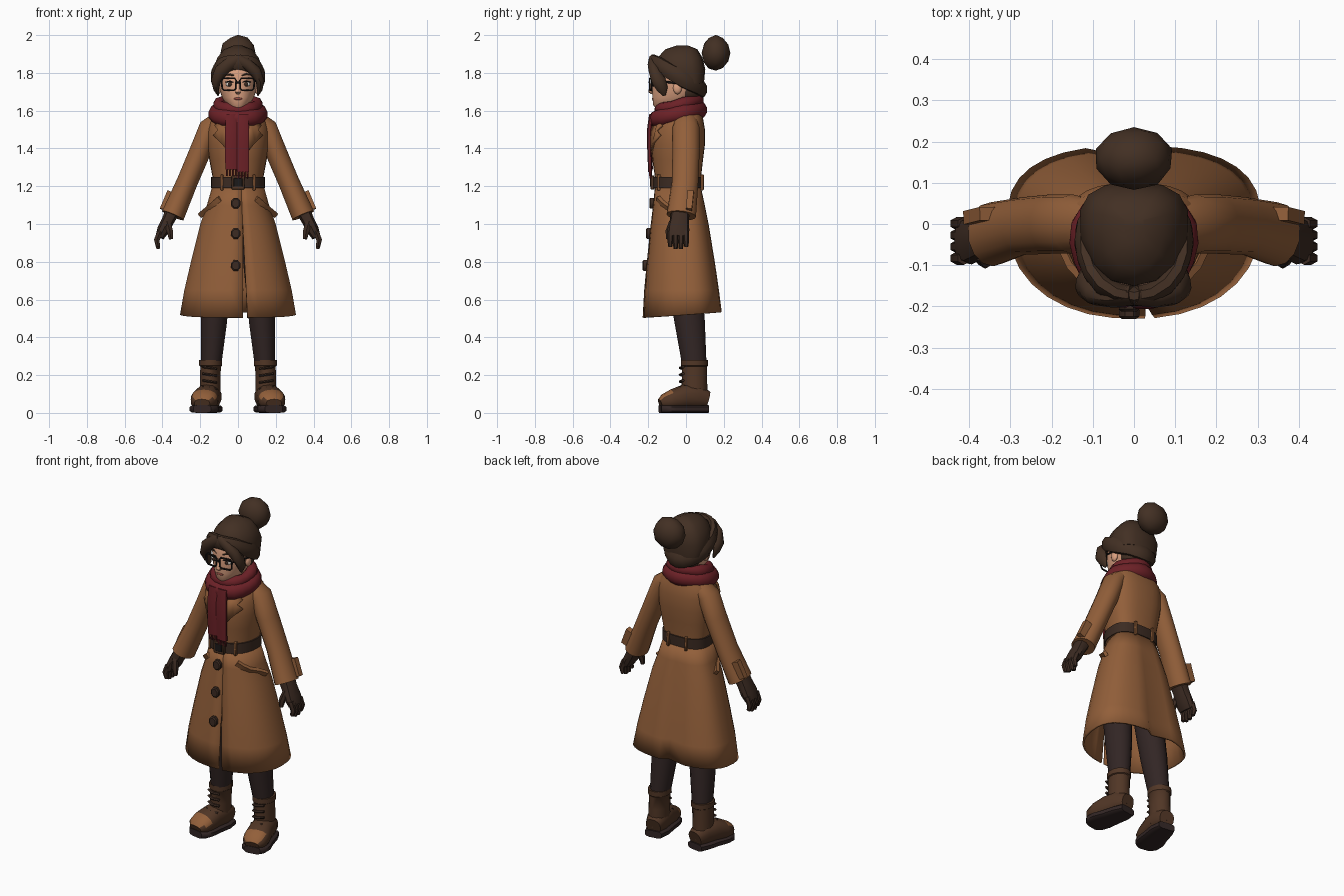
import bpy, bmesh, math, random
from mathutils import Vector

cube = bpy.data.objects.get("Cube")
if cube:
    bpy.data.objects.remove(cube, do_unlink=True)
random.seed(4)
parts = []


def material(name, *rgb):
    m = bpy.data.materials.new(name)
    m.diffuse_color = (*rgb, 1)
    m.use_nodes = True
    node = next(n for n in m.node_tree.nodes if n.type == 'BSDF_PRINCIPLED')
    node.inputs["Base Color"].default_value = (*rgb, 1)
    return m


COAT = material("camel wool", .29, .115, .042)
SCARF = material("red knit", .15, .015, .02)
KNIT = material("dark brown knit", .055, .029, .017)
GLOVE = material("dark leather", .045, .024, .016)
TIGHTS = material("charcoal tights", .032, .019, .018)
SKIN = material("skin", .72, .36, .22)
BOOT = material("boot leather", .082, .037, .019)
BLACK = material("black", .012, .010, .010)
LIPS = material("lips", .32, .08, .06)
WHITE = material("eye white", .7, .66, .6)


def finish(name, bm, mat):
    bmesh.ops.recalc_face_normals(bm, faces=bm.faces)
    me = bpy.data.meshes.new(name)
    bm.to_mesh(me)
    bm.free()
    me.materials.append(mat)
    ob = bpy.data.objects.new(name, me)
    bpy.context.collection.objects.link(ob)
    parts.append(ob)
    return ob


def grid(name, rows, mat, wrap=True, loop=False, cap=True):
    """Skin a list of point rows; wrap closes each row, loop joins last to first."""
    bm = bmesh.new()
    vs = [[bm.verts.new(p) for p in r] for r in rows]
    n = len(vs[0])
    for i in range(len(vs) - (not loop)):
        a, b = vs[i], vs[(i + 1) % len(vs)]
        for k in range(n - (not wrap)):
            j = (k + 1) % n
            bm.faces.new((a[k], a[j], b[j], b[k]))
    if cap and not loop:
        bm.faces.new(vs[0])
        bm.faces.new(vs[-1])
    return finish(name, bm, mat)


def tube(name, pts, mat, up=(0, 1, 0), n=10, loop=False, p=1):
    """Sweep along (x, y, z, side radius, radius toward up)."""
    rows = []
    c = [Vector(q[:3]) for q in pts]
    last = len(c) - 1
    for i, q in enumerate(pts):
        prev, nxt = (c[i - 1], c[(i + 1) % len(c)]) if loop else (c[max(i - 1, 0)], c[min(i + 1, last)])
        d = (nxt - prev).normalized()
        v = Vector(up)
        v = (v - d * v.dot(d)).normalized()
        u = v.cross(d)
        row = []
        for k in range(n):
            a = math.tau * (k + .5) / n
            cs, sn = math.cos(a), math.sin(a)
            row.append(c[i] + u * q[3] * math.copysign(abs(cs) ** p, cs)
                       + v * q[4] * math.copysign(abs(sn) ** p, sn))
        rows.append(row)
    return grid(name, rows, mat, loop=loop)


def centre(yf, yb):
    return (yf + yb) / 2 + .03


def shell(name, rings, mat, n=28, gap=None, cap=True):
    """Stack of body cross-sections (z, half width, front y, back y)."""
    rows = []
    for i, (z, rx, yf, yb) in enumerate(rings):
        yc = centre(yf, yb)
        g = gap[i] if gap else 0
        row = []
        for k in range(n):
            a = -math.pi / 2 + math.tau * k / n
            if gap:
                a = -math.pi / 2 + .1 + g + (math.tau - 2 * g) * k / (n - 1)
            cs, sn = math.cos(a), math.sin(a)
            p, ry = (.78, yb - yc) if sn > 0 else (.9, yc - yf)
            row.append(Vector((rx * math.copysign(abs(cs) ** p, cs),
                               yc + ry * math.copysign(abs(sn) ** p, sn), z)))
        rows.append(row)
    return grid(name, rows, mat, wrap=not gap, cap=cap) if not gap else rows


def front_y(rings, z, x):
    rs = sorted(rings)
    for a, b in zip(rs, rs[1:]):
        if a[0] <= z <= b[0]:
            t = (z - a[0]) / (b[0] - a[0])
            rx, yf, yb = (a[i] + (b[i] - a[i]) * t for i in (1, 2, 3))
            yc = centre(yf, yb)
            c = min(abs(x) / rx, 1) ** (1 / .9)
            return yc - (yc - yf) * math.sqrt(1 - c * c) ** .9


def ball(name, loc, scale, mat, jitter=0):
    bm = bmesh.new()
    bmesh.ops.create_icosphere(bm, subdivisions=2, radius=1)
    for v in bm.verts:
        v.co *= 1 + random.uniform(-jitter, jitter)
        v.co = Vector(loc) + v.co * Vector(scale)
    return finish(name, bm, mat)


def box(name, loc, size, mat, bevel=.004):
    bm = bmesh.new()
    bmesh.ops.create_cube(bm, size=1)
    for v in bm.verts:
        v.co = Vector(loc) + v.co * Vector(size)
    bmesh.ops.bevel(bm, geom=bm.edges[:], offset=bevel, segments=1, affect='EDGES')
    return finish(name, bm, mat)


def ring(cy, rx, ry, z, tilt, a, b, n=20, wob=0):
    out = []
    for k in range(n):
        t = math.tau * k / n
        y = ry * math.sin(t)
        w = 1 + wob * math.sin(5 * t)
        out.append((rx * math.cos(t), cy + y, z + tilt * y, a * w, b * w))
    return out


# Coat skirt, open at the front with a pleat at the back
SKIRT = [(1.2, .137, -.165, .078), (1.1, .165, -.175, .1), (1.0, .2, -.187, .12),
         (.8, .25, -.208, .153), (.65, .285, -.222, .175), (.52, .308, -.23, .19)]
rows = shell("skirt", SKIRT, COAT, n=33, gap=[.001, .001, .003, .015, .025, .035])
for i, row in enumerate(rows):
    row[16].x = 0
    row[16].y -= .006 * i
    if i == 5:
        for q in row:
            q.z += .07 * q.y
skirt = grid("coat_skirt", rows, COAT, wrap=False, cap=False)
mod = skirt.modifiers.new("cloth", 'SOLIDIFY')
mod.thickness = .012

# Coat top, belt and buckle
TORSO = [(1.17, .134, -.163, .074), (1.25, .135, -.165, .08), (1.34, .152, -.178, .09),
         (1.42, .163, -.183, .1), (1.5, .165, -.175, .1), (1.56, .15, -.14, .09), (1.63, .08, -.1, .06)]
shell("coat_top", TORSO, COAT)
shell("belt", [(1.19, .143, -.175, .085), (1.25, .143, -.175, .087)], GLOVE)
box("buckle", (0, -.178, 1.22), (.07, .02, .075), BOOT)
box("buckle_inset", (0, -.186, 1.22), (.045, .01, .045), BLACK, .002)
for x in (-.085, .085):
    box("belt_loop", (x, front_y(TORSO, 1.22, x) - .007, 1.22), (.016, .022, .085), COAT)
    box("back_belt_loop", (x * .7, .085, 1.22), (.016, .018, .085), COAT)

# Front buttons
for z in (1.11, .95, .78):
    y = front_y(SKIRT, z, 0)
    tube("button", [(-.012, y + .01, z, .027, .031), (-.012, y - .014, z, .027, .031),
                    (-.012, y - .02, z, .02, .024)], GLOVE, up=(0, 0, 1), n=8)

for s, side in ((1, "left"), (-1, "right")):
    # Lapel
    bm = bmesh.new()
    outline = [(.03, 1.36), (.09, 1.43), (.128, 1.47), (.105, 1.495), (.122, 1.52), (.06, 1.56), (.03, 1.5)]
    bm.faces.new([bm.verts.new((s * x, front_y(TORSO, z, x) - .012, z)) for x, z in outline])
    bmesh.ops.triangulate(bm, faces=bm.faces)
    lapel = finish(side + "_lapel", bm, COAT)
    mod = lapel.modifiers.new("cloth", 'SOLIDIFY')
    mod.thickness, mod.offset = .014, 0

    # Slanted pocket welt
    line = [(.095 + .026 * i, 1.135 - .022 * i) for i in range(5)]
    tube(side + "_pocket", [(s * x, front_y(SKIRT, z, x) - .002, z, .018, .012) for x, z in line],
         COAT, n=4, p=.6)

    # Sleeve with cuff tab
    arm = [(.10, .0, 1.555, .045, .06), (.15, .0, 1.51, .058, .072), (.2, .0, 1.385, .058, .072),
           (.27, -.005, 1.22, .057, .07), (.345, -.025, 1.045, .063, .078)]
    tube(side + "_sleeve", [(s * q[0], *q[1:]) for q in arm], COAT, n=14)
    tube(side + "_cuff_tab", [(s * .355, .025, 1.17, .025, .02), (s * .395, .015, 1.075, .025, .02)],
         COAT, n=4, p=.6)

    # Glove
    hand = [(.345, -.03, 1.07, .04, .05), (.37, -.035, 1.02, .035, .05),
            (.395, -.04, .97, .034, .058), (.415, -.042, .93, .024, .052)]
    tube(side + "_glove", [(s * q[0], *q[1:]) for q in hand], GLOVE, p=.85)
    for i in range(4):
        y = -.083 + .028 * i
        drop = .012 if i in (0, 3) else 0
        tube(side + "_finger", [(s * .412, y, .96, .018, .016), (s * .43, y, .915, .017, .016),
                                (s * .422, y, .868 + drop, .011, .011)], GLOVE, n=6)
    tube(side + "_thumb", [(s * .375, -.07, 1.01, .02, .02), (s * .36, -.09, .96, .019, .019),
                           (s * .355, -.093, .92, .012, .012)], GLOVE, n=6)

    # Leg
    tube(side + "_leg", [(s * .085, -.03, .95, .075, .085), (s * .12, .005, .6, .074, .085),
                         (s * .127, .02, .48, .07, .08), (s * .142, .045, .25, .054, .064)], TIGHTS, n=14)

    # Boot
    tube(side + "_boot_shaft", [(s * .145, .045, .28, .062, .072), (s * .145, .045, .25, .062, .072),
                                (s * .145, .045, .245, .056, .067), (s * .147, .045, .17, .055, .067),
                                (s * .148, .045, .06, .056, .07)], BOOT, n=14)
    path = [(.14, .115, .07, .045, .045), (.148, .06, .085, .062, .065), (.163, -.01, .085, .066, .065),
            (.178, -.07, .07, .074, .055), (.186, -.115, .058, .066, .042), (.19, -.137, .05, .042, .024)]
    foot = tube(side + "_boot_foot", [(s * q[0], *q[1:]) for q in path], BOOT, up=(0, 0, 1), n=14, p=.85)
    foot.data.materials.append(COAT)
    for f in foot.data.polygons:
        if f.center.y < -.07 and f.normal.z > .45:
            f.material_index = 1
    tube(side + "_sole", [(s * q[0], q[1], .021, q[3] + .006, .021) for q in path], TIGHTS,
         up=(0, 0, 1), n=12, p=.5)
    for i in range(4):
        z = .13 + .036 * i
        y = -.03 if i else -.045
        tube(side + "_lace", [(s * (.15 + d), y + abs(d) * .4, z + d * .15, .007, .009) for d in (-.036, 0, .036)],
             GLOVE, n=6)

    # Ear, eye, brow and glasses
    ball(side + "_ear", (s * .102, -.045, 1.72), (.014, .024, .034), SKIN)
    ball(side + "_eye", (s * .044, -.162, 1.74), (.022, .013, .013), WHITE)
    ball(side + "_iris", (s * .043, -.171, 1.74), (.011, .007, .012), GLOVE)
    tube(side + "_lash", [(s * .022, -.174, 1.75, .003, .005), (s * .044, -.175, 1.756, .004, .005),
                          (s * .068, -.163, 1.751, .003, .005)], BLACK, n=5)
    tube(side + "_brow", [(s * .02, -.175, 1.785, .005, .004), (s * .045, -.169, 1.793, .006, .004),
                          (s * .07, -.152, 1.787, .003, .004)], KNIT, n=5)
    rim = [(-.038, .02), (-.03, .031), (.03, .031), (.038, .02), (.036, -.022), (.026, -.032), (-.026, -.032), (-.036, -.022)]
    tube(side + "_glasses_rim", [(s * (.048 + x), -.191 + .15 * (x + .03), 1.74 + z, .005, .005) for x, z in rim],
         BLACK, n=6, loop=True)
    tube(side + "_glasses_arm", [(s * .086, -.182, 1.758, .004, .006), (s * .108, -.13, 1.755, .004, .006),
                                 (s * .11, -.04, 1.745, .004, .006)], BLACK, up=(0, 0, 1), n=6)

    # Swept fringe and side lock
    w = 1.15 if s < 0 else 1
    tube(side + "_fringe", [(s * .0, -.172, 1.872, .03, .025), (s * .05, -.178, 1.845, .03 * w, .025),
                            (s * .09, -.168, 1.81, .032 * w, .03), (s * .116, -.145, 1.76, .024 * w, .038),
                            (s * .116, -.125, 1.715, .015, .03), (s * .105, -.115, 1.68, .004, .008)], KNIT)

# Head
HEAD = [(1.605, .03, -.155, -.1), (1.63, .06, -.174, -.03), (1.67, .085, -.178, .03),
        (1.72, .1, -.18, .06), (1.78, .106, -.18, .07), (1.85, .1, -.17, .07), (1.9, .07, -.12, .04)]
shell("head", HEAD, SKIN)
tube("neck", [(0, -.03, 1.55, .05, .05), (0, -.04, 1.68, .05, .05)], SKIN)
tube("nose", [(0, -.176, 1.755, .008, .006), (0, -.186, 1.72, .011, .01), (0, -.189, 1.7, .015, .012),
              (0, -.18, 1.69, .01, .005)], SKIN, n=8)
ball("mouth", (0, -.174, 1.663), (.024, .007, .007), LIPS)
tube("glasses_bridge", [(x, -.195, 1.75, .005, .005) for x in (-.014, 0, .014)], BLACK, up=(0, 0, 1), n=6)
ball("nape_hair", (0, .01, 1.71), (.098, .08, .075), KNIT)

# Knit hat and pompom
shell("hat_crown", [(1.745, .12, -.11, .095), (1.82, .133, -.155, .102), (1.88, .112, -.15, .088),
                    (1.925, .075, -.11, .06), (1.945, .025, -.05, .01)], KNIT, n=14)
tube("hat_cuff", ring(-.045, .12, .13, 1.785, -.55, .026, .044, wob=.06), KNIT, up=(0, 0, 1), n=8, loop=True)
ball("pompom", (0, .158, 1.905), (.095, .076, .095), KNIT, .025)

# Scarf loops, tails and tassels
tube("scarf_lower_loop", ring(-.045, .122, .118, 1.58, .2, .036, .044, wob=.08), SCARF, up=(0, 0, 1), loop=True)
tube("scarf_upper_loop", ring(-.04, .1, .1, 1.628, .25, .032, .034, wob=.1), SCARF, up=(0, 0, 1), loop=True)
for x, y, low in ((-.036, -.19, 1.29), (.026, -.194, 1.275)):
    tube("scarf_tail", [(x, y + .01, 1.58, .03, .012), (x, y, 1.5, .034, .013),
                        (x, y, 1.4, .034, .012), (x, y + .004, low, .033, .011)], SCARF, n=8, p=.7)
    for i in range(4):
        fx = x - .024 + .016 * i
        tube("scarf_tassel", [(fx, y + .004, low + .005, .006, .008), (fx, y + .006, low - .035, .004, .005)],
             SCARF, n=5)

# Smooth shading with sharp creases kept
bpy.ops.object.select_all(action='DESELECT')
for ob in parts:
    ob.select_set(True)
bpy.context.view_layer.objects.active = parts[0]
bpy.ops.object.shade_smooth_by_angle(angle=math.radians(42))
